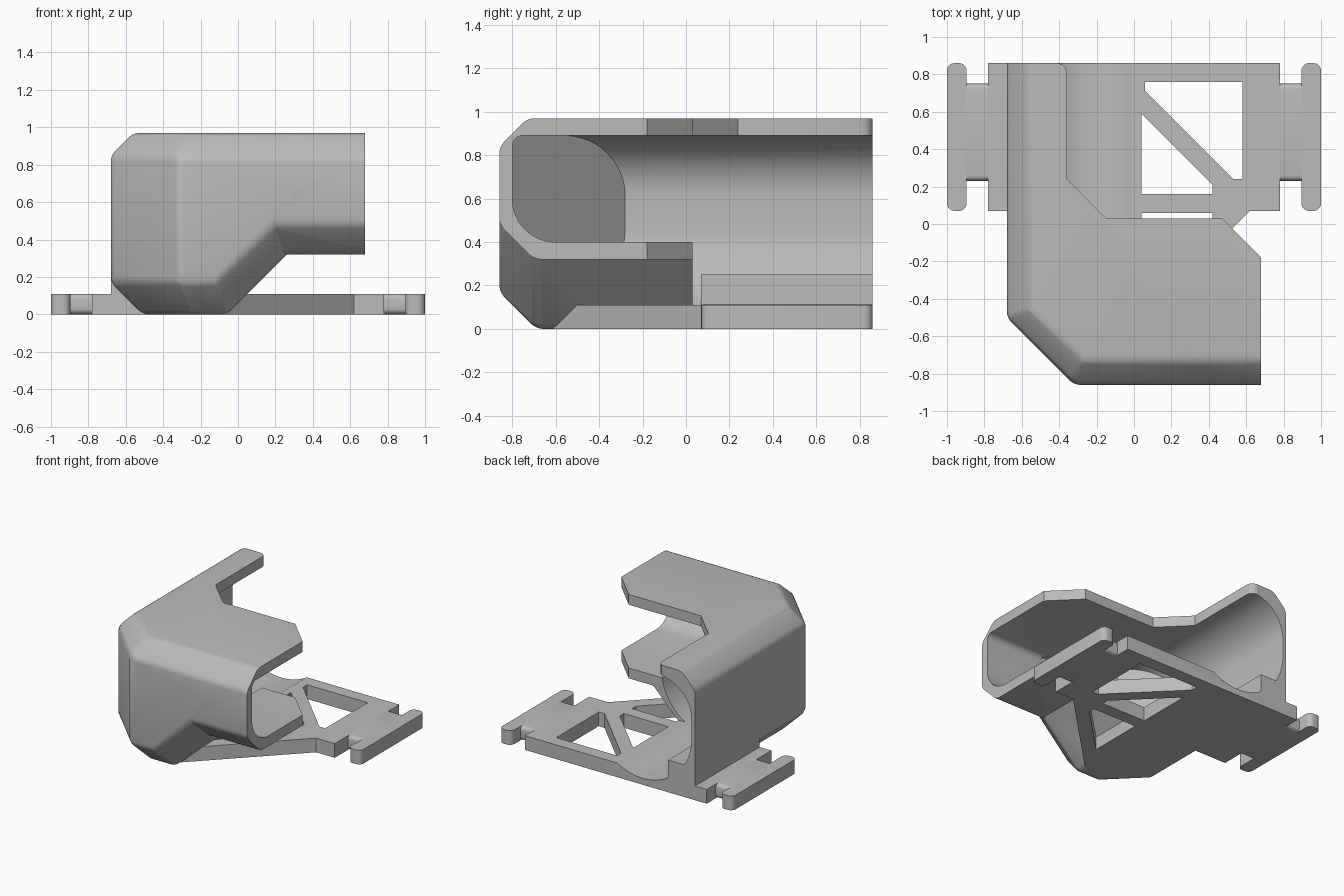
import bpy, bmesh, math
from mathutils import Vector

cube = bpy.data.objects.get("Cube")
if cube:
    bpy.data.objects.remove(cube, do_unlink=True)

grey = bpy.data.materials.new("plain grey")
grey.use_nodes = True
grey.diffuse_color = (0.5, 0.5, 0.5, 1)
grey.node_tree.nodes["Principled BSDF"].inputs["Base Color"].default_value = (0.5, 0.5, 0.5, 1)


def add(name, bm):
    bmesh.ops.recalc_face_normals(bm, faces=bm.faces)
    mesh = bpy.data.meshes.new(name)
    bm.to_mesh(mesh)
    bm.free()
    ob = bpy.data.objects.new(name, mesh)
    mesh.materials.append(grey)
    bpy.context.collection.objects.link(ob)
    return ob


def unit(planes):
    """Scale (normal, limit) pairs to unit normals; inside is normal . p >= limit."""
    return [(Vector(n).normalized(), d / Vector(n).length) for n, d in planes]


def polytope(planes):
    """Convex mesh: one polygon per plane, clipped by all the others."""
    # Of planes facing the same way, only the tightest bounds the solid
    tight = []
    for n, d in sorted(planes, key=lambda p: -p[1]):
        if all((n - m).length > 1e-3 for m, e in tight):
            tight.append((n, d))
    bm = bmesh.new()
    for n, d in tight:
        u = n.orthogonal().normalized() * 9
        w = n.cross(u)
        poly = [n * d + u + w, n * d - u + w, n * d - u - w, n * d + u - w]
        for m, e in tight:
            if m is n:
                continue
            kept = []
            for i, q in enumerate(poly):
                p = poly[i - 1]
                a, b = m.dot(p) - e, m.dot(q) - e
                if a * b < 0:
                    kept.append(p.lerp(q, a / (a - b)))
                if b >= 0:
                    kept.append(q)
            poly = kept
        if len(poly) > 2:
            bm.faces.new([bm.verts.new(p) for p in poly])
    bmesh.ops.remove_doubles(bm, verts=bm.verts, dist=5e-5)
    bmesh.ops.recalc_face_normals(bm, faces=bm.faces)
    return bm


def rounded(planes, r):
    """Add tangent planes that round off every edge."""
    planes = unit(planes)
    core = polytope([(n, d + r) for n, d in planes])
    extra = []
    for edge in core.edges:
        if len(edge.link_faces) == 2:
            a, b = [-f.normal for f in edge.link_faces]
            for t in (.25, .5, .75):
                n = a.lerp(b, t).normalized()
                extra.append((n, min(n.dot(v.co) for v in core.verts) - r))
    core.free()
    return planes + extra


def tangents(axis, cx, cy, r, start, end, n):
    """Planes that enclose an arc drawn across the given axis."""
    out = []
    for i in range(n + 1):
        a = math.radians(start + (end - start) * i / n)
        c, s = math.cos(a), math.sin(a)
        normal = (-c, 0, -s) if axis == 'y' else (0, -c, -s)
        out.append((normal, -c * cx - s * cy - r))
    return out


def prism(name, points, lo, hi):
    """Extrude a plan outline upward."""
    bm = bmesh.new()
    face = bm.faces.new([bm.verts.new((x, y, lo)) for x, y in points])
    out = bmesh.ops.extrude_face_region(bm, geom=[face])["geom"]
    bmesh.ops.translate(bm, vec=(0, 0, hi - lo),
                        verts=[v for v in out if isinstance(v, bmesh.types.BMVert)])
    return add(name, bm)


def box(name, lo, hi, axis=None, radius=0):
    """Box whose edges along one axis are rounded."""
    bm = bmesh.new()
    bmesh.ops.create_cube(bm, size=1)
    for v in bm.verts:
        v.co = [(l + h) / 2 + c * (h - l) for l, h, c in zip(lo, hi, v.co)]
    if radius:
        edges = [e for e in bm.edges
                 if abs((e.verts[0].co - e.verts[1].co)[axis]) > 1e-4]
        bmesh.ops.bevel(bm, geom=edges, offset=radius, segments=5, profile=0.5,
                        affect='EDGES')
    return add(name, bm)


def combine(target, other, operation):
    mod = target.modifiers.new(operation, 'BOOLEAN')
    mod.object, mod.operation, mod.solver = other, operation, 'EXACT'
    bpy.context.view_layer.objects.active = target
    bpy.ops.object.modifier_apply(modifier=mod.name)
    bpy.data.objects.remove(other, do_unlink=True)


# Outer planes shared by the elbow and the side outlet
shared = [((0, 1, 0), -.86), ((0, 0, -1), -.97), ((0, 1, -1), -1.70), ((0, -1, 0), -1.5)]
elbow = shared + [
    ((1, 0, 0), -.68), ((0, 0, 1), 0), ((1, 0, 1), -.51), ((0, 1, 1), -.69),
    ((1, 0, -1), -1.53), ((-1, 0, 1), .06), ((-.75, 1, .75), -.645),
    ((1, 1, 0), -1.18), ((1, 1, 1.33), -.95), ((1, 1, -1.4), -2.37)]
outlet = shared + [((0, 0, 1), .32), ((0, 1, 1), -.38), ((1, 0, 0), -1.5), ((-1, 0, 0), -1.5)]
back = [((0, -1, 0), -.86)]

duct = add("elbow_duct", polytope(rounded(elbow, .09) + unit(back + [((-1, 0, 0), -.3)])))
side = add("side_outlet", polytope(
    rounded(outlet, .09) + unit(back + [((1, 0, 0), .2), ((-1, 0, 0), -.68)])))
combine(duct, side, 'UNION')

# Open the inner side of the bend
opening = [(-.41, 1), (-.41, .86), (-.385, .853), (-.367, .835), (-.36, .81),
           (-.36, .24), (-.15, .03), (.47, .03), (.88, -.38), (1, 1)]
combine(duct, prism("opening", opening, -1, 2), 'DIFFERENCE')

# Mounting plate with a diagonal front edge
outline = [(-.78, .86), (-.78, .07), (-.47, .07), (-.45, -.4), (-.26, -.61), (-.06, -.61),
           (.62, .07), (.78, .07), (.78, .86)]
plate = prism("mounting_plate", outline, 0, .11)
holes = [
    [(.06, .76), (.58, .76), (.58, .24), (.53, .24), (.06, .71)],
    [(.04, .59), (.42, .21), (.42, .16), (.04, .16)],
    [(.04, .06), (.42, .06), (.42, .01), (.04, -.37)]]
for hole in holes:
    combine(plate, prism("hole", hole, -.1, .2), 'DIFFERENCE')
combine(duct, plate, 'UNION')
combine(duct, box("wall_foot", (-.68, .07, 0), (-.45, .86, .25)), 'UNION')

# Rounded bore from the back, stopped by slanted walls at the bend
slant = [((1, 1, 0), -.93), ((0, 1, 0), -.8), ((0, 0, -1), -.89)]
bore = slant + tangents('y', -.23, .47, .42, 180, 360, 32) + \
    tangents('y', -.37, .61, .28, 90, 180, 14) + \
    [((0, 1, 1), -.58), ((-.75, 1, .75), -.555), ((0, -1, 0), -1.1)]
combine(duct, add("bore", polytope(unit(bore))), 'DIFFERENCE')

# Side passage with rounded inner corners
passage = slant + tangents('x', -.75, .84, .05, 90, 180, 4) + \
    tangents('x', -.6, .6, .2, 180, 270, 10) + \
    [((1, 0, 0), -.23), ((-1, 0, 0), -1), ((0, -1, 0), -1)]
combine(duct, add("passage", polytope(unit(passage))), 'DIFFERENCE')

# Clip bars on both ends of the plate
for side, label in ((1, "left"), (-1, "right")):
    def span(a, b):
        return sorted((side * a, side * b))
    x0, x1 = span(.77, .90)
    box(label + "_clip_neck", (x0, .23, 0), (x1, .75, .11), 0, .03)
    x0, x1 = span(.895, 1)
    box(label + "_clip_bar", (x0, .07, 0), (x1, .86, .11), 2, .04)

bpy.ops.object.select_all(action='DESELECT')
for ob in bpy.context.collection.objects:
    if ob.type == 'MESH':
        ob.select_set(True)
        bpy.context.view_layer.objects.active = ob
bpy.ops.object.shade_smooth_by_angle(angle=math.radians(30))
